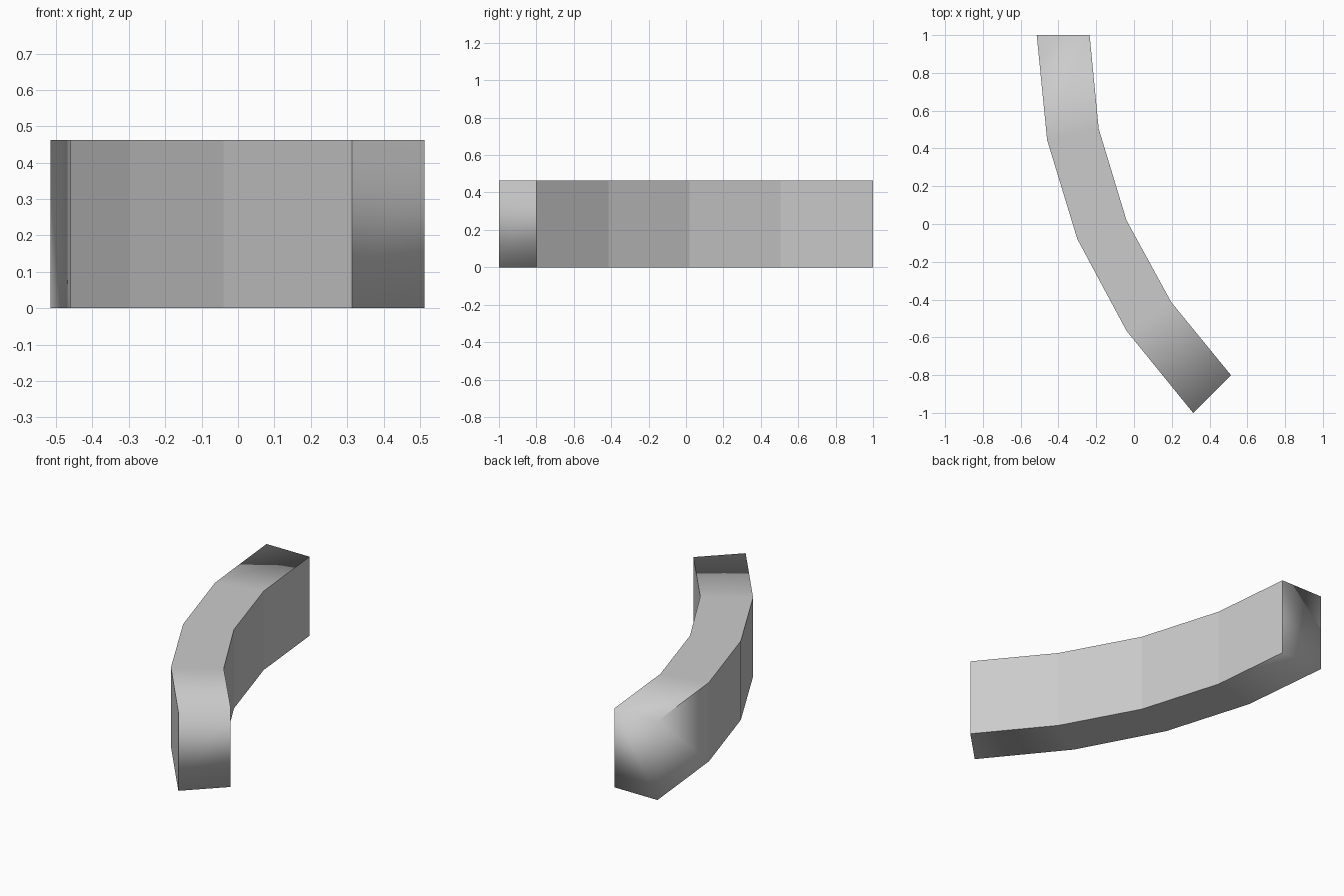
import bpy
import bmesh

cube = bpy.data.objects.get("Cube")
if cube:
    bpy.data.objects.remove(cube, do_unlink=True)

HEIGHT = 0.463
# Plan outline of the bar, from the back end to the front end
OUTER = [(-0.515, 1.0), (-0.46, 0.445), (-0.30, -0.08), (-0.04, -0.565), (0.313, -1.0)]
INNER = [(-0.235, 1.0), (-0.187, 0.505), (-0.04, 0.02), (0.198, -0.415), (0.513, -0.80)]

grey = bpy.data.materials.new("light grey")
grey.use_nodes = True
colour = (0.6, 0.6, 0.6, 1.0)
grey.diffuse_color = colour
grey.node_tree.nodes["Principled BSDF"].inputs["Base Color"].default_value = colour

# Cross-sections bridged into a curved bar
bm = bmesh.new()
rings = []
for outer, inner in zip(OUTER, INNER):
    corners = ((outer, 0), (inner, 0), (inner, HEIGHT), (outer, HEIGHT))
    rings.append([bm.verts.new((p[0], p[1], z)) for p, z in corners])
for a, b in zip(rings, rings[1:]):
    for i in range(4):
        j = (i + 1) % 4
        bm.faces.new((a[i], a[j], b[j], b[i]))
bm.faces.new(rings[0])
bm.faces.new(rings[-1])
bmesh.ops.recalc_face_normals(bm, faces=bm.faces[:])

# Facets stay crisp along the sides; the ends blend into the top and bottom
for face in bm.faces:
    face.smooth = True
for a, b in zip(rings, rings[1:]):
    for u, v in zip(a, b):
        bm.edges.get((u, v)).smooth = False
for n, ring in enumerate(rings):
    bm.edges.get((ring[1], ring[2])).smooth = False
    bm.edges.get((ring[3], ring[0])).smooth = n == 0

mesh = bpy.data.meshes.new("curved_bar")
bm.to_mesh(mesh)
bm.free()
mesh.materials.append(grey)
bar = bpy.data.objects.new("curved_bar", mesh)
bpy.context.collection.objects.link(bar)
